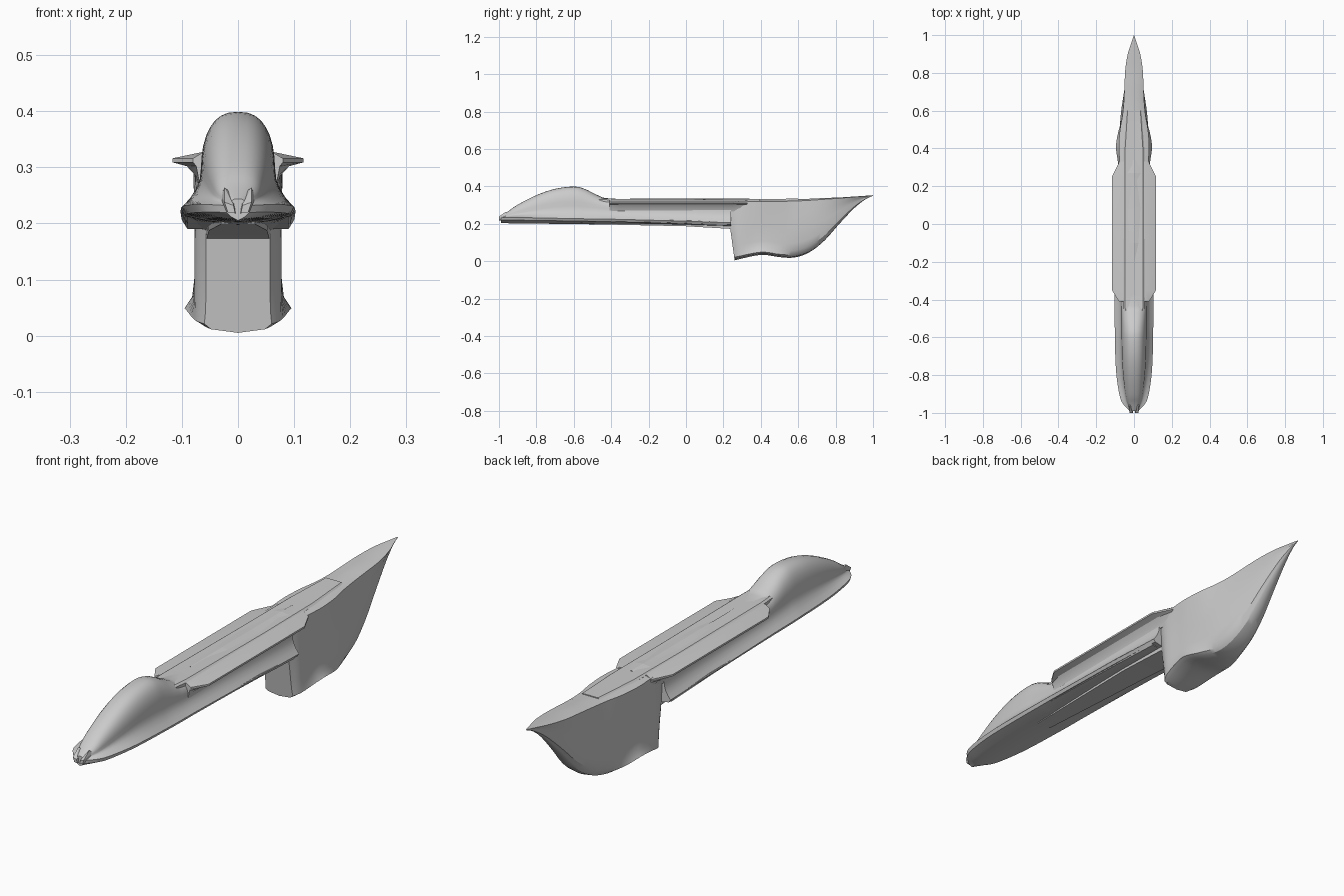
import bpy, bmesh, math


def spline(rows, n):
    """Catmull-Rom resampling of station rows, n steps per span."""
    out = []
    for i in range(len(rows) - 1):
        a, b, c, d = (rows[max(0, min(len(rows) - 1, i + k))] for k in (-1, 0, 1, 2))
        for s in range(n):
            t = s / n
            out.append([0.5 * (2 * q + (r - p) * t + (2 * p - 5 * q + 4 * r - u) * t * t
                               + (3 * q - p - 3 * r + u) * t ** 3)
                        for p, q, r, u in zip(a, b, c, d)])
    out.append(list(rows[-1]))
    return out


def finish(name, bm, angle=30):
    bmesh.ops.remove_doubles(bm, verts=bm.verts, dist=0.0003)
    bmesh.ops.recalc_face_normals(bm, faces=bm.faces)
    me = bpy.data.meshes.new(name)
    bm.to_mesh(me)
    bm.free()
    ob = bpy.data.objects.new(name, me)
    bpy.context.collection.objects.link(ob)
    bpy.ops.object.select_all(action='DESELECT')
    ob.select_set(True)
    bpy.context.view_layer.objects.active = ob
    bpy.ops.object.shade_smooth_by_angle(angle=math.radians(angle))
    return ob


def loft(name, halves, angle=30):
    """Each half section runs from bottom centre to top centre on +x."""
    bm = bmesh.new()
    rings = []
    for h in halves:
        pts = h + [(-x, y, z) for x, y, z in reversed(h[1:-1])]
        rings.append([bm.verts.new(p) for p in pts])
    n = len(rings[0])
    for a, b in zip(rings, rings[1:]):
        for i in range(n):
            j = (i + 1) % n
            bm.faces.new((a[i], a[j], b[j], b[i]))
    bm.faces.new(rings[0])
    bm.faces.new(rings[-1])
    return finish(name, bm, angle)


# Long front hull: y, edge width, edge z, shoulder width, shoulder z, top z, bottom z
hull_rows = [
    (-0.99, 0.022, 0.232, 0.012, 0.237, 0.244, 0.205),
    (-0.95, 0.060, 0.234, 0.034, 0.245, 0.268, 0.203),
    (-0.90, 0.078, 0.234, 0.046, 0.255, 0.302, 0.202),
    (-0.80, 0.093, 0.232, 0.058, 0.275, 0.353, 0.201),
    (-0.70, 0.099, 0.230, 0.064, 0.290, 0.387, 0.200),
    (-0.60, 0.101, 0.228, 0.066, 0.295, 0.399, 0.199),
    (-0.54, 0.102, 0.227, 0.066, 0.290, 0.386, 0.198),
    (-0.47, 0.102, 0.226, 0.067, 0.285, 0.352, 0.197),
    (-0.40, 0.102, 0.225, 0.068, 0.280, 0.335, 0.197),
    (-0.10, 0.102, 0.217, 0.070, 0.275, 0.328, 0.193),
    (0.24, 0.100, 0.206, 0.072, 0.270, 0.328, 0.182),
]


def hull_section(r):
    y, we, ze, ws, zs, zt, zb = r
    pts = [(0, y, zb), (we * 0.55, y, zb + (ze - zb) * 0.25),
           (we * 0.93, y, ze - (ze - zb) * 0.45), (we, y, ze)]
    for t in (0.25, 0.5, 0.75):
        pts.append((ws + (we - ws) * (1 - t) ** 2, y, ze + (zs - ze) * t))
    for k in range(9):
        a = k / 8 * math.pi / 2
        pts.append((ws * math.cos(a) ** 0.8 if k < 8 else 0, y, zs + (zt - zs) * math.sin(a) ** 0.9))
    return pts


loft("front_hull", [hull_section(r) for r in spline(hull_rows, 4)])

# Rear keel: y, lean, top width, top z, mid width, low width, bottom z
keel_rows = [
    (0.26, 0.14, 0.056, 0.328, 0.057, 0.060, 0.005),
    (0.29, 0.06, 0.070, 0.328, 0.076, 0.077, 0.012),
    (0.36, 0, 0.078, 0.328, 0.077, 0.090, 0.028),
    (0.42, 0, 0.080, 0.328, 0.077, 0.095, 0.034),
    (0.50, 0, 0.074, 0.329, 0.075, 0.080, 0.022),
    (0.58, 0, 0.060, 0.331, 0.070, 0.055, 0.020),
    (0.66, 0, 0.053, 0.334, 0.059, 0.042, 0.048),
    (0.74, 0, 0.050, 0.338, 0.046, 0.030, 0.110),
    (0.82, 0, 0.046, 0.341, 0.033, 0.020, 0.200),
    (0.90, 0, 0.033, 0.346, 0.019, 0.010, 0.284),
    (0.96, 0, 0.014, 0.350, 0.007, 0.004, 0.331),
    (1.00, 0, 0.001, 0.353, 0.001, 0.001, 0.350),
]


def keel_section(r):
    y, lean, wt, zt, wm, wl, zb = r
    h = zt - zb
    half = [(0, zb), (wl * 0.8, zb + 0.02 * h), (wl, zb + 0.05 * h), (wm * 0.75 + wl * 0.25, zb + 0.12 * h),
            (wm, zb + 0.25 * h), (wm, zb + 0.5 * h), ((wm + wt) / 2, zb + 0.75 * h),
            (wt, zb + 0.97 * h), (wt * 0.6, zt), (0, zt)]
    return [(x, y - lean * (z - zb), z) for x, z in half]


loft("rear_keel", [keel_section(r) for r in spline(keel_rows, 4)])

# Side wings with concave undersides: y, tip width
wing_rows = [(-0.41, 0.080), (-0.35, 0.117), (0.25, 0.117), (0.33, 0.078)]
loft("side_wings", [[(0, y, 0.265), (0.068, y, 0.265), (0.070 + (w - 0.07) * 0.12, y, 0.285),
                     (0.070 + (w - 0.07) * 0.45, y, 0.302), (w, y, 0.309), (w, y, 0.316),
                     (0.06, y, 0.328), (0, y, 0.328)] for y, w in wing_rows], 25)

# Raised deck strip, from the canopy back over the keel
deck_rows = [(-0.53, 0.050, 0.338), (-0.40, 0.057, 0.334), (0.10, 0.057, 0.331),
             (0.40, 0.055, 0.332), (0.60, 0.040, 0.335)]
loft("top_deck", [[(0, y, 0.30), (w, y, 0.30), (w, y, z - 0.006), (w * 0.85, y, z), (0, y, z)]
                  for y, w, z in deck_rows], 15)

# Faceted spine along the deck
spine_rows = [(-0.30, 0.004), (-0.10, 0.04), (0.05, 0.042), (0.22, 0.022), (0.27, 0.05), (0.34, 0.01)]
loft("deck_spine", [[(0, y, 0.325), (w, y, 0.330), (0, y, 0.3355)] for y, w in spine_rows], 5)

# Flat belly panel and lower side skirts under the hull
loft("belly_panel", [[(0, y, z), (w, y, z), (w * 1.05, y, 0.21), (0, y, 0.21)]
                     for y, w, z in ((-0.55, 0.03, 0.199), (0.0, 0.052, 0.187), (0.24, 0.056, 0.173))], 15)
loft("lower_skirts", [[(0, y, z), (0.09, y, z), (0.1, y, e), (0, y, e)]
                      for y, z, e in ((-0.5, 0.214, 0.226), (0.0, 0.199, 0.218), (0.22, 0.190, 0.206))], 15)

# Forked nose tip
for side in (-1, 1):
    bm = bmesh.new()
    base = [bm.verts.new((side * x, -0.95, z)) for x, z in ((0.003, 0.22), (0.030, 0.222), (0.030, 0.25), (0.006, 0.25))]
    tip = [bm.verts.new((side * x, -1.0, z)) for x, z in ((0.005, 0.218), (0.018, 0.220), (0.024, 0.238), (0.008, 0.232))]
    horn = bm.verts.new((side * 0.024, -0.965, 0.264))
    bm.faces.new(base)
    bm.faces.new(tip)
    for i in range(4):
        j = (i + 1) % 4
        if i != 2:
            bm.faces.new((base[i], base[j], tip[j], tip[i]))
    quad = (base[2], base[3], tip[3], tip[2])
    for i in range(4):
        bm.faces.new((quad[i], quad[(i + 1) % 4], horn))
    finish("nose_fork_" + ("left" if side < 0 else "right"), bm, 10)
